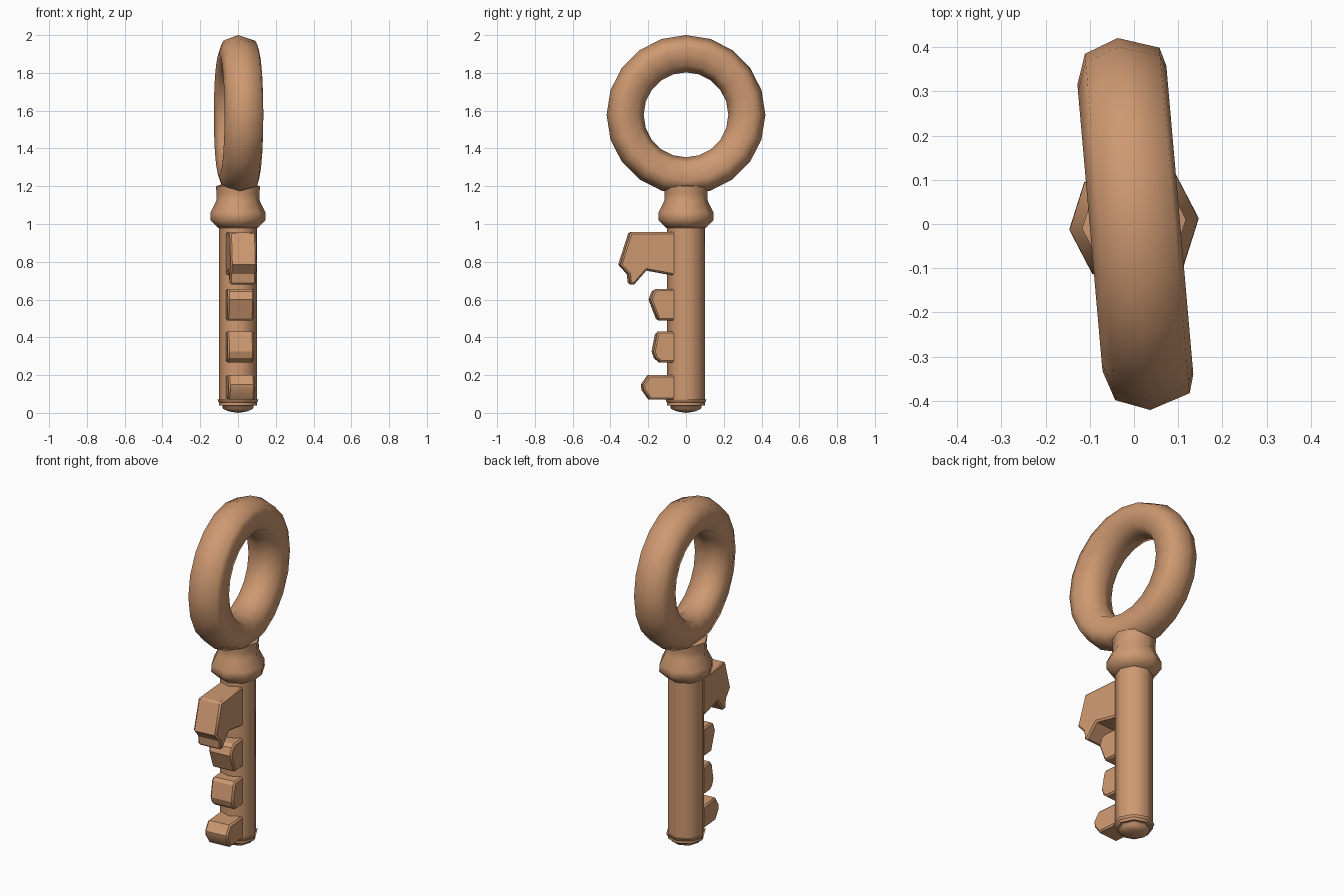
import bpy, bmesh, math
from mathutils import Matrix

if "Cube" in bpy.data.objects:
    bpy.data.objects.remove(bpy.data.objects["Cube"])

mat = bpy.data.materials.new("copper")
mat.diffuse_color = (0.62, 0.32, 0.165, 1)
mat.use_nodes = True
mat.node_tree.nodes["Principled BSDF"].inputs["Base Color"].default_value = mat.diffuse_color
TWIST = Matrix.Rotation(math.radians(5), 4, 'Z')   # whole key is turned slightly


def finish(name, bm, angle):
    bmesh.ops.recalc_face_normals(bm, faces=bm.faces[:])
    bm.transform(TWIST)
    me = bpy.data.meshes.new(name)
    bm.to_mesh(me)
    bm.free()
    me.materials.append(mat)
    ob = bpy.data.objects.new(name, me)
    bpy.context.collection.objects.link(ob)
    bpy.ops.object.select_all(action='DESELECT')
    ob.select_set(True)
    bpy.context.view_layer.objects.active = ob
    bpy.ops.object.shade_smooth_by_angle(angle=math.radians(angle))
    return ob


def lathe(name, profile, sides=8, angle=60):
    """Turn (radius, z) points about the z axis; radius 0 closes the end."""
    bm = bmesh.new()
    vs = [bm.verts.new((r, 0, z)) for r, z in profile]
    es = [bm.edges.new(p) for p in zip(vs, vs[1:])]
    bmesh.ops.spin(bm, geom=vs + es, cent=(0, 0, 0), axis=(0, 0, 1),
                   angle=math.tau, steps=sides)
    bmesh.ops.remove_doubles(bm, verts=bm.verts[:], dist=1e-4)
    return finish(name, bm, angle)


def tooth(name, outline, half=0.07):
    """Extrude a (y, z) outline across x, with bevelled edges."""
    bm = bmesh.new()
    face = bm.faces.new([bm.verts.new((-half, y, z)) for y, z in outline])
    ext = bmesh.ops.extrude_face_region(bm, geom=[face])
    new = [v for v in ext["geom"] if isinstance(v, bmesh.types.BMVert)]
    bmesh.ops.translate(bm, verts=new, vec=(2 * half, 0, 0))
    ob = finish(name, bm, 30)
    bev = ob.modifiers.new("soft_edges", 'BEVEL')
    bev.width = 0.009
    bev.segments = 1
    bev.limit_method = 'ANGLE'
    bev.angle_limit = math.radians(60)


# Ring handle: uneven low-poly section (x offset, radius) swept in a circle
section = [(-0.1, 0.325), (-0.077, 0.393), (0, 0.422), (0.092, 0.392),
           (0.104, 0.35), (0.095, 0.26), (0, 0.225), (-0.08, 0.25)]
SEG, RING_Z = 20, 1.578
bm = bmesh.new()
loops = []
for i in range(SEG):
    a = math.tau * i / SEG
    loops.append([bm.verts.new((x, r * math.sin(a), RING_Z + r * math.cos(a)))
                  for x, r in section])
for i in range(SEG):
    p, q = loops[i], loops[(i + 1) % SEG]
    for j in range(len(section)):
        k = (j + 1) % len(section)
        bm.faces.new((p[j], q[j], q[k], p[k]))
finish("ring_handle", bm, 80)

# Shaft, bulging collar and flared end cap
lathe("shaft", [(0, 0.04), (0.1, 0.04), (0.1, 1.02), (0, 1.02)])
lathe("collar", [(0, 0.98), (0.105, 0.98), (0.147, 1.02), (0.146, 1.06),
                 (0.116, 1.12), (0.113, 1.16), (0.118, 1.2), (0, 1.235)])
lathe("end_cap", [(0, 0.08), (0.108, 0.07), (0.104, 0.057), (0.086, 0.05),
                  (0.08, 0.022), (0.05, 0.008), (0, 0.0)])

# Teeth of the key, from the top down
tooth("large_bit", [(0, 0.957), (-0.3, 0.957), (-0.355, 0.785), (-0.31, 0.735),
                    (-0.303, 0.68), (-0.28, 0.68), (-0.215, 0.755), (0, 0.715)])
tooth("upper_tooth", [(0, 0.657), (-0.155, 0.657), (-0.178, 0.642), (-0.194, 0.6),
                      (-0.152, 0.49), (0, 0.49)])
tooth("middle_tooth", [(0, 0.432), (-0.145, 0.432), (-0.16, 0.415), (-0.178, 0.325),
                       (-0.166, 0.29), (-0.14, 0.268), (0, 0.268)])
tooth("lower_tooth", [(0, 0.2), (-0.2, 0.2), (-0.235, 0.15), (-0.231, 0.12),
                      (-0.195, 0.07), (0, 0.07)])
